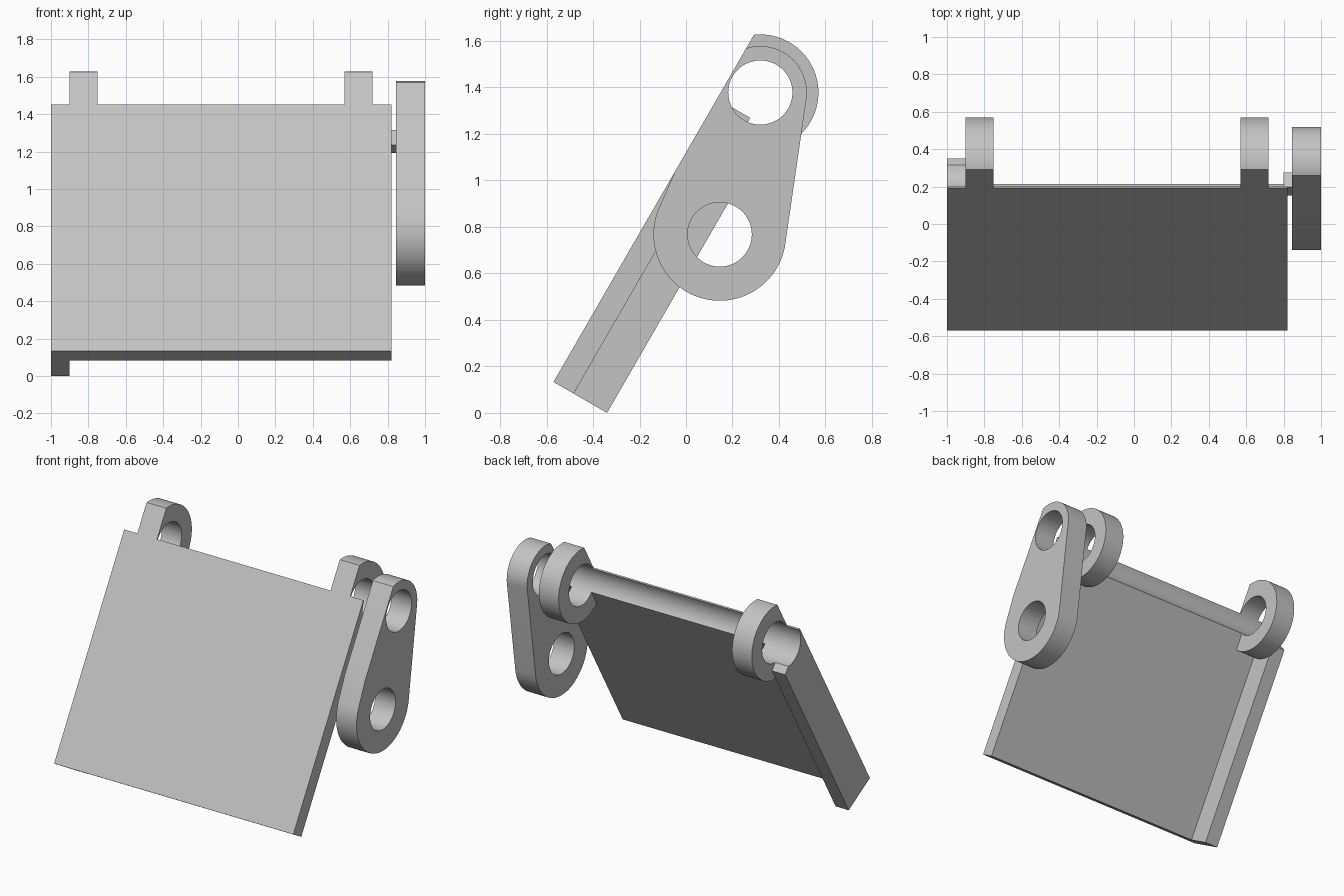
import bpy
import bmesh
import math
from mathutils import Vector
from mathutils.geometry import convex_hull_2d

default = bpy.data.objects.get("Cube")
if default:
    bpy.data.objects.remove(default, do_unlink=True)

grey = bpy.data.materials.new("plain grey")
grey.use_nodes = True
grey.diffuse_color = (0.55, 0.55, 0.55, 1)
grey.node_tree.nodes["Principled BSDF"].inputs["Base Color"].default_value = (0.55, 0.55, 0.55, 1)

# Profiles are drawn as (u, v): u runs up the tilted flap, v out of its back
TILT = math.radians(60)
PIN = (1.523, 0.148)      # hinge axis
PIVOT = (0.907, 0.302)    # lower arm hole
BORE = 0.138


def place(x, u, v):
    c, s = math.cos(TILT), math.sin(TILT)
    return Vector((x, -0.57 + c * u + s * v, 0.133 + s * u - c * v))


def circle(centre, r, n=96):
    return [(centre[0] + r * math.cos(2 * math.pi * i / n),
             centre[1] + r * math.sin(2 * math.pi * i / n)) for i in range(n)]


def clip_front(pts):
    """Trim a profile flush with the flap's front plane."""
    out = []
    for (u0, v0), (u1, v1) in zip(pts, pts[1:] + pts[:1]):
        if v0 >= 0:
            out.append((u0, v0))
        if (v0 >= 0) != (v1 >= 0):
            out.append((u0 + (u1 - u0) * v0 / (v0 - v1), 0))
    return out


def extrude(name, pts, x0, x1):
    bm = bmesh.new()
    a = [bm.verts.new(place(x0, *p)) for p in pts]
    b = [bm.verts.new(place(x1, *p)) for p in pts]
    bm.faces.new(a)
    bm.faces.new(b[::-1])
    for i in range(len(pts)):
        j = (i + 1) % len(pts)
        bm.faces.new((a[i], b[i], b[j], a[j]))
    bmesh.ops.recalc_face_normals(bm, faces=bm.faces)
    mesh = bpy.data.meshes.new(name)
    bm.to_mesh(mesh)
    bm.free()
    mesh.materials.append(grey)
    ob = bpy.data.objects.new(name, mesh)
    bpy.context.collection.objects.link(ob)
    return ob


def finish(ob, cutters=()):
    bpy.ops.object.select_all(action='DESELECT')
    ob.select_set(True)
    bpy.context.view_layer.objects.active = ob
    for cutter in cutters:
        mod = ob.modifiers.new("hole", 'BOOLEAN')
        mod.operation = 'DIFFERENCE'
        mod.solver = 'EXACT'
        mod.object = cutter
        bpy.ops.object.modifier_apply(modifier=mod.name)
    bpy.ops.object.shade_smooth_by_angle(angle=math.radians(30))


# Hole cutters
pin_bore = extrude("pin_bore_cutter", circle(PIN, BORE), -1.2, 1.2)
pivot_bore = extrude("pivot_bore_cutter", circle(PIVOT, BORE), 0.7, 1.2)

# Flap and the thick rail along one edge
flap = extrude("flap", [(0, 0), (PIN[0], 0), (PIN[0], 0.1), (0, 0.1)], -1, 0.82)
finish(flap, [pin_bore])
rail = extrude("edge_rail", [(0, 0), (PIN[0], 0), PIN, (1.404, 0.21),
                             (1.38, 0.266), (0, 0.266)], -1, -0.9)
finish(rail, [pin_bore])

# Hinge knuckles
for name, x in (("right_knuckle", -0.9), ("left_knuckle", 0.57)):
    finish(extrude(name, clip_front(circle(PIN, 0.25)), x, x + 0.15), [pin_bore])

# Link arm with two holes
rims = [Vector(p) for p in circle(PIN, 0.2) + circle(PIVOT, 0.285)]
outline = [tuple(rims[i]) for i in convex_hull_2d(rims)]
finish(extrude("link_arm", clip_front(outline), 0.845, 1), [pin_bore, pivot_bore])

# Small block joining flap and arm
finish(extrude("joining_block", [(1.317, 0.075), (1.407, 0.075),
                                 (1.407, 0.165), (1.317, 0.165)], 0.8, 0.845))

for cutter in (pin_bore, pivot_bore):
    bpy.data.objects.remove(cutter, do_unlink=True)
